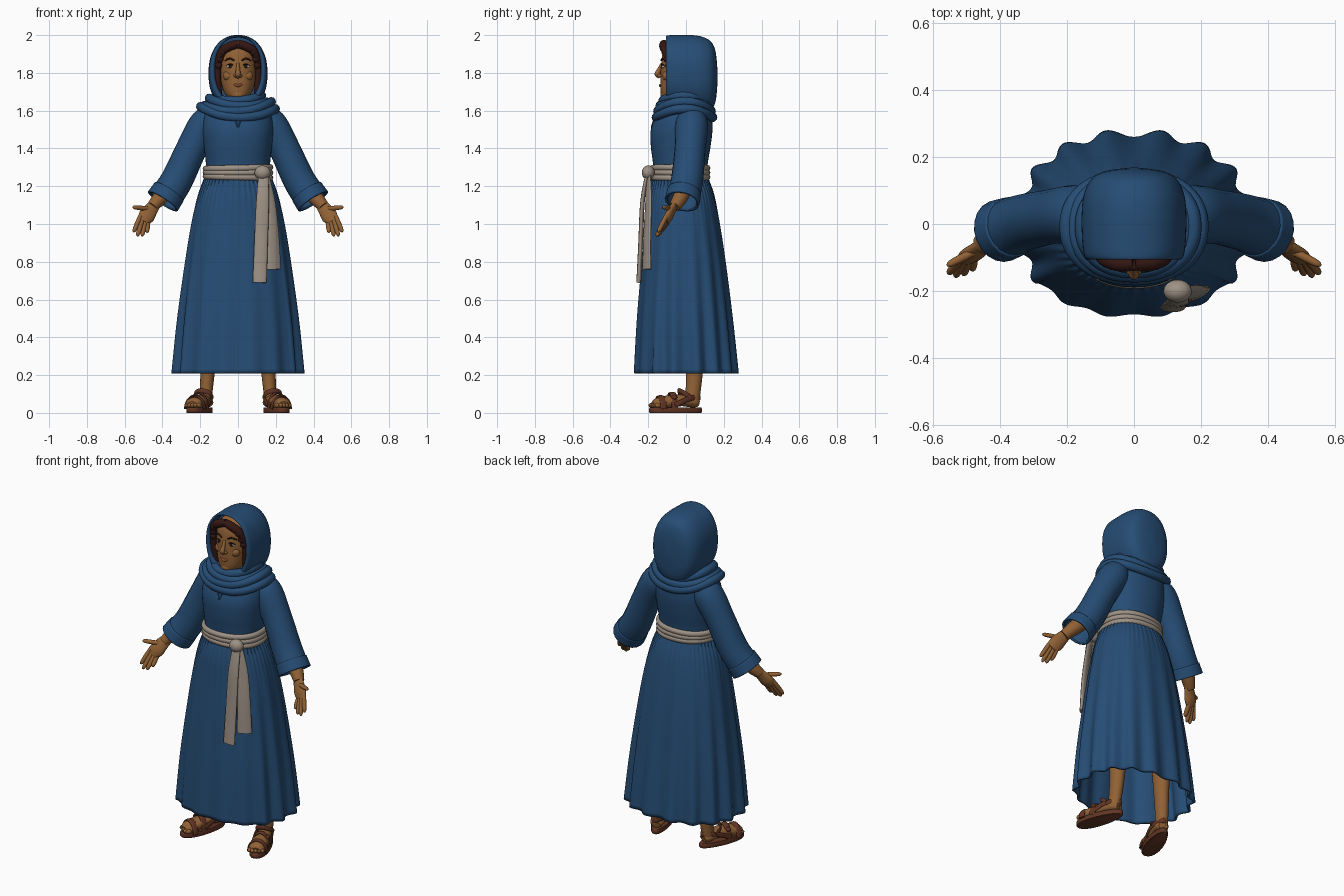
import bpy, bmesh
from math import sin, cos, pi, radians, copysign, exp
from mathutils import Matrix, Vector

if "Cube" in bpy.data.objects:
    bpy.data.objects.remove(bpy.data.objects["Cube"])


def material(name, *rgb):
    m = bpy.data.materials.new(name)
    m.use_nodes = True
    m.diffuse_color = (*rgb, 1)
    m.node_tree.nodes["Principled BSDF"].inputs["Base Color"].default_value = (*rgb, 1)
    return m


ROBE = material("blue cloth", .019, .073, .175)
SKIN = material("warm skin", .28, .12, .036)
SASH = material("beige linen", .34, .285, .235)
HAIR = material("dark brown hair", .035, .009, .007)
LEATHER = material("brown leather", .12, .035, .018)
WHITE = material("eye white", .6, .55, .48)
DARK = material("eye dark", .02, .008, .005)
LIPS = material("lips", .24, .075, .035)

SAME = Matrix.Identity(4)
SIDES = (("left_", SAME), ("right_", Matrix.Scale(-1, 4, (1, 0, 0))))
X, Y, Z = Vector((1, 0, 0)), Vector((0, 1, 0)), Vector((0, 0, 1))


def finish(name, bm, mat, xf=SAME, wall=0):
    bm.transform(xf)
    bmesh.ops.recalc_face_normals(bm, faces=bm.faces)
    for f in bm.faces:
        f.smooth = True
    for e in bm.edges:
        e.smooth = e.calc_face_angle(0) < radians(55)
    me = bpy.data.meshes.new(name)
    bm.to_mesh(me)
    bm.free()
    me.materials.append(mat)
    ob = bpy.data.objects.new(name, me)
    bpy.context.collection.objects.link(ob)
    if wall:
        mod = ob.modifiers.new("cloth thickness", "SOLIDIFY")
        mod.thickness, mod.offset = wall, -1


def loft(name, rings, mat, xf=SAME, caps=True, closed=False, wall=0):
    bm = bmesh.new()
    rows = [[bm.verts.new(p) for p in ring] for ring in rings]
    n = len(rows[0])
    for a, b in zip(rows, rows[1:] + (rows[:1] if closed else [])):
        for i in range(n):
            j = (i + 1) % n
            bm.faces.new((a[i], a[j], b[j], b[i]))
    if caps and not closed:
        bm.faces.new(rows[0])
        bm.faces.new(rows[-1])
    finish(name, bm, mat, xf, wall)


def spline(keys, n):
    """Smooth rows passing through the key rows."""
    out = []
    for i in range(len(keys) - 1):
        p0, p1 = keys[max(i - 1, 0)], keys[i]
        p2, p3 = keys[i + 1], keys[min(i + 2, len(keys) - 1)]
        for k in range(n):
            t = k / n
            out.append([b + .5 * t * (c - a + t * (2 * a - 5 * b + 4 * c - d + t * (3 * (b - c) + d - a)))
                        for a, b, c, d in zip(p0, p1, p2, p3)])
    return out + [list(keys[-1])]


def soft(v):
    return copysign(abs(v) ** .9, v)


def turn(n):
    return [2 * pi * i / n for i in range(n)]


def oval(t, z, rx, front, back):
    return Vector((rx * soft(sin(t)), (front + back) / 2 + (back - front) / 2 * soft(cos(t)), z))


def stack(name, keys, mat):
    loft(name, [[oval(t, *row) for t in turn(48)] for row in spline(keys, 6)], mat)


def tube(name, keys, mat, side=X, squash=1, xf=SAME, caps=True, wall=0):
    rows = spline(keys, 6)
    pts = [Vector(r[:3]) for r in rows]
    rings = []
    for i, p in enumerate(pts):
        d = (pts[min(i + 1, len(pts) - 1)] - pts[max(i - 1, 0)]).normalized()
        a = (side - d * side.dot(d)).normalized()
        b = d.cross(a) * squash
        rings.append([p + (a * cos(t) + b * sin(t)) * rows[i][3] for t in turn(20)])
    loft(name, rings, mat, xf, caps, wall=wall)


def loop(name, mat, z, rx, front, back, r, drop=0, tilt=0, tall=1):
    rings = []
    for t in turn(72):
        p = oval(t, z - drop * cos(t) ** 2 + tilt * sin(t), rx, front, back)
        out = Vector((sin(t), cos(t), 0))
        rings.append([p + out * r * cos(u) + Z * r * tall * sin(u) for u in turn(12)])
    loft(name, rings, mat, closed=True)


def ball(name, loc, size, mat, xf=SAME):
    bm = bmesh.new()
    bmesh.ops.create_uvsphere(bm, u_segments=24, v_segments=16, radius=1,
                              matrix=Matrix.Translation(loc) @ Matrix.Diagonal((*size, 1)))
    finish(name, bm, mat, xf)


# Skirt: gathered at the waist, broad pleats growing toward the hem
rings = []
for z, rx, front, back in spline([(1.25, .172, -.175, .113), (1.15, .212, -.2, .15), (1, .248, -.215, .18),
                                  (.8, .28, -.235, .21), (.5, .318, -.26, .245), (.21, .343, -.275, .272)], 8):
    ring = []
    for t in turn(240):
        calm = 1 if cos(t) > -.6 else .45
        pleat = -.045 * cos(16 * t) * calm * ((1.25 - z) / 1.04) ** 1.2
        gather = .016 * cos(48 * t) * exp((z - 1.2) / .09)
        p = oval(t, z, rx, front, back)
        k = 1 + pleat + gather
        ring.append(Vector((p.x * k, p.y * k, z)))
    rings.append(ring)
loft("skirt", rings, ROBE, caps=False, wall=.012)

# Bodice with a small neck slit
stack("bodice", [(1.23, .168, -.172, .11), (1.32, .17, -.175, .115), (1.41, .18, -.186, .13),
                 (1.5, .188, -.186, .14), (1.58, .178, -.155, .135), (1.63, .14, -.11, .12),
                 (1.67, .07, -.05, .07)], ROBE)

# Sash: three wrapped folds, a knot and two hanging tails
for i in range(3):
    loop(f"sash_fold_{i + 1}", SASH, 1.248 + .024 * i, .172, -.178, .114, .015, tilt=.004 * (i - 1), tall=1.1)
ball("sash_knot", (.13, -.2, 1.272), (.042, .034, .038), SASH)
tube("sash_long_tail", [(.135, -.205, 1.27, .026), (.13, -.23, 1.12, .034), (.122, -.24, .9, .036),
                        (.115, -.25, .69, .037)], SASH, X, .35)
tube("sash_short_tail", [(.14, -.2, 1.27, .024), (.168, -.198, 1.12, .032), (.183, -.205, .95, .037),
                         (.19, -.208, .76, .042)], SASH, Vector((1, .5, 0)), .35)

# Head, face and neck
tube("neck", [(0, 0, 1.56, .055), (0, -.01, 1.72, .052)], SKIN)
stack("head", [(1.65, .02, -.105, -.05), (1.665, .048, -.125, 0), (1.7, .074, -.134, .05),
               (1.76, .092, -.135, .085), (1.84, .1, -.132, .1), (1.92, .094, -.118, .095),
               (1.96, .05, -.07, .05)], SKIN)
ball("chin", (0, -.116, 1.685), (.03, .02, .022), SKIN)
tube("nose", [(0, -.126, 1.85, .008), (0, -.143, 1.815, .011), (0, -.151, 1.793, .015),
              (0, -.138, 1.776, .008)], SKIN)
tube("mouth", [(-.034, -.123, 1.748, .003), (0, -.136, 1.733, .008), (.034, -.123, 1.748, .003)], LIPS, Z)
for side, xf in SIDES:
    ball(side + "nostril", (.013, -.139, 1.785), (.01, .012, .009), SKIN, xf)
    ball(side + "cheek", (.05, -.1, 1.785), (.03, .025, .028), SKIN, xf)
    ball(side + "eye", (.043, -.118, 1.835), (.018, .01, .011), WHITE, xf)
    ball(side + "iris", (.042, -.125, 1.835), (.0095, .006, .01), DARK, xf)
    tube(side + "lashes", [(.023, -.125, 1.838, .002), (.043, -.129, 1.847, .004),
                           (.063, -.115, 1.838, .002)], DARK, Z, xf=xf)
    tube(side + "brow", [(.02, -.131, 1.866, .004), (.045, -.124, 1.876, .005),
                         (.07, -.107, 1.864, .003)], HAIR, Z, xf=xf)

    # Hair framing the face
    lock = [(.092, -.07, 1.66, .012), (.106, -.075, 1.74, .018), (.106, -.085, 1.84, .017),
            (.085, -.105, 1.91, .022), (.045, -.117, 1.94, .024), (0, -.115, 1.953, .022)]
    tube(side + "hair_lock", lock, HAIR, Y, xf=xf)
    for i, (x, y, z, r) in enumerate(spline(lock[2:], 2)):
        ball(f"{side}curl_{i + 1}", (x * .96, y - .01, z), (.017, .015, .018), HAIR, xf)
ball("hair_cap", (0, .015, 1.82), (.122, .118, .15), HAIR)

# Hood: sections from the inner lining, over the rim, to the back of the head
rings = [[Vector((rx * soft(sin(t)), y, zc + rz * soft(cos(t)))) for t in turn(64)]
         for y, rx, zc, rz in spline([(-.03, .13, 1.81, .178), (-.09, .122, 1.815, .172), (-.106, .135, 1.812, .182),
                                      (-.092, .149, 1.806, .193), (-.04, .155, 1.8, .2), (.03, .156, 1.795, .205),
                                      (.09, .149, 1.79, .2), (.135, .126, 1.785, .178), (.158, .083, 1.78, .125),
                                      (.168, .01, 1.78, .015)], 5)]
loft("hood", rings, ROBE)

# Draped neck folds of the scarf
for i, (z, rx, ry, drop) in enumerate([(1.672, .125, .115, .02), (1.655, .152, .13, .03),
                                       (1.637, .177, .142, .04), (1.615, .198, .15, .05)]):
    loop(f"scarf_fold_{i + 1}", ROBE, z, rx, -.008 - ry, ry - .008, .024, drop, (.008, -.01, .01, -.006)[i], 1.05)

for side, xf in SIDES:
    tube(side + "neck_slit", [(.018, -.168, 1.56, .004), (0, -.183, 1.51, .004)], ROBE, xf=xf)

    # Wide sleeve with a turned cuff
    tube(side + "sleeve", [(.11, .03, 1.575, .06), (.17, .03, 1.53, .086), (.245, .022, 1.4, .082),
                           (.325, .005, 1.23, .085), (.395, -.02, 1.125, .088)], ROBE, Y, xf=xf, caps=False, wall=.01)
    tube(side + "cuff", [(.365, -.009, 1.17, .091), (.398, -.021, 1.12, .094)], ROBE, Y,
         xf=xf, caps=False, wall=.012)

    # Forearm and open hand
    tube(side + "forearm", [(.33, .005, 1.22, .045), (.41, -.03, 1.14, .04), (.455, -.062, 1.09, .03)],
         SKIN, Y, xf=xf)
    across = Vector((.75, 0, .6))
    tube(side + "palm", [(.435, -.05, 1.11, .03), (.462, -.073, 1.075, .038), (.485, -.092, 1.04, .043),
                         (.502, -.108, 1.012, .03)], SKIN, across, .5, xf)
    fingers = [((.52, -.108, 1.035), (.553, -.148, .957)), ((.507, -.108, 1.022), (.533, -.157, .935)),
               ((.492, -.104, 1.012), (.508, -.152, .935)), ((.476, -.097, 1.01), (.482, -.138, .955)),
               ((.475, -.082, 1.08), (.558, -.124, 1.09))]
    for i, (a, b) in enumerate(fingers):
        a, b = Vector(a), Vector(b)
        keys = [(*a.lerp(b, k), r) for k, r in ((-.2, .011), (.4, .0125), (.85, .0105), (1, .003))]
        tube(f"{side}finger_{i + 1}" if i < 4 else side + "thumb", keys, SKIN, Y, xf=xf)

    # Leg
    tube(side + "leg", [(.15, .05, .5, .06), (.16, .045, .24, .046), (.168, .038, .12, .04),
                        (.172, .03, .06, .04)], SKIN, Y, .85, xf)

    # Foot and sandal, built pointing forward and then turned outward
    foot = xf @ Matrix.Translation((.2, -.055, 0)) @ Matrix.Rotation(radians(19), 4, "Z")
    tube(side + "foot", [(0, .125, .05, .026), (0, .1, .056, .038), (0, .03, .066, .041),
                         (0, -.05, .056, .047), (0, -.1, .044, .047), (0, -.125, .038, .03)], SKIN, X, .75, foot)
    for i in range(5):
        ball(f"{side}toe_{i + 1}", (-.036 + .018 * i, -.124 + .005 * abs(i - 1), .04),
             (.0115, .02, .013), SKIN, foot)
    loft(side + "sole", [[Vector(((.052 - .008 * cos(t)) * k * soft(sin(t)), .147 * k * cos(t), z))
                          for t in turn(40)] for z, k in ((0, .97), (.006, 1), (.022, 1), (.028, .97))],
         LEATHER, foot)
    for label, y, w, h in (("toe", -.085, .053, .068), ("instep", -.02, .048, .085)):
        tube(f"{side}{label}_strap", [(w * cos(a), y, .02 + h * sin(a), .018)
                                      for a in (pi * k / 8 for k in range(9))], LEATHER, Y, .35, foot)
    tube(side + "heel_strap", [(-.05, -.02, .04, .013), (-.044, .06, .075, .014), (0, .134, .08, .016),
                               (.044, .06, .075, .014), (.05, -.02, .04, .013)], LEATHER, Z, .4, foot)
    tube(side + "ankle_strap", [(-.046, .07, .08, .012), (-.04, .035, .105, .012), (0, .018, .118, .013),
                                (.04, .035, .105, .012), (.046, .07, .08, .012)], LEATHER, Z, .4, foot)
    ball(side + "buckle", (.038, -.02, .082), (.014, .016, .012), LEATHER, foot)
